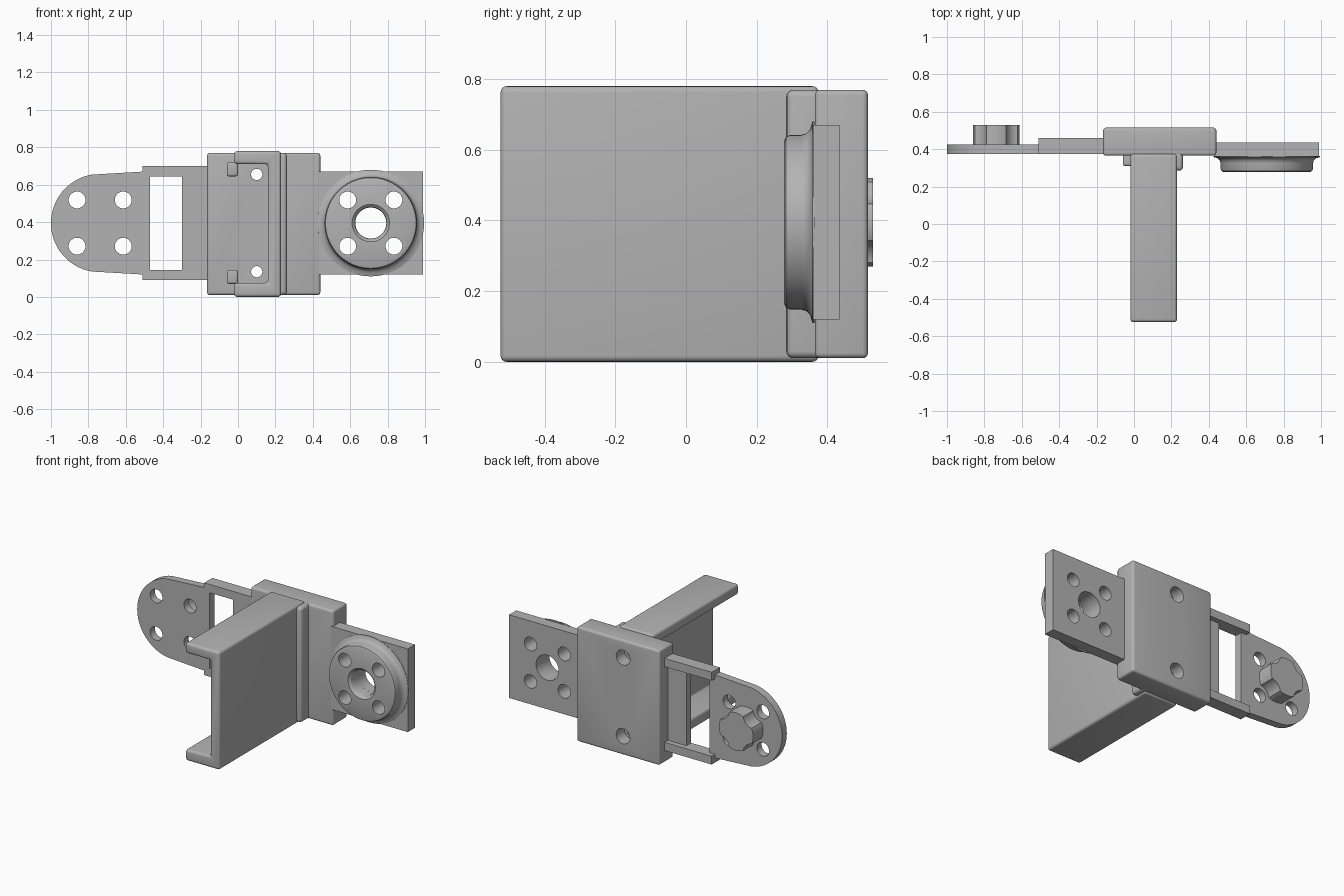
import bpy, bmesh, math
from mathutils import Matrix, Vector

cube = bpy.data.objects.get("Cube")
if cube:
    bpy.data.objects.remove(cube)

grey = bpy.data.materials.new("plain grey")
grey.use_nodes = True
grey.diffuse_color = (0.45, 0.45, 0.45, 1)
grey.node_tree.nodes["Principled BSDF"].inputs["Base Color"].default_value = grey.diffuse_color

MID = 0.395          # height of the arm centre line
PITCH = 0.1235       # half spacing of the screw holes


def make(name, bm):
    bmesh.ops.recalc_face_normals(bm, faces=bm.faces)
    mesh = bpy.data.meshes.new(name)
    bm.to_mesh(mesh)
    bm.free()
    mesh.materials.append(grey)
    ob = bpy.data.objects.new(name, mesh)
    bpy.context.collection.objects.link(ob)
    return ob


def prism(name, outline, y0, y1):
    """Extrude an (x, z) outline along y."""
    bm = bmesh.new()
    face = bm.faces.new([bm.verts.new((x, y0, z)) for x, z in outline])
    out = bmesh.ops.extrude_face_region(bm, geom=[face])
    moved = [v for v in out["geom"] if isinstance(v, bmesh.types.BMVert)]
    bmesh.ops.translate(bm, vec=(0, y1 - y0, 0), verts=moved)
    return make(name, bm)


def box(name, x0, x1, y0, y1, z0, z1):
    return prism(name, [(x0, z0), (x1, z0), (x1, z1), (x0, z1)], y0, y1)


def disc(name, x, z, r, y0, y1, n=40):
    ring = [(x + r * math.cos(math.tau * i / n), z + r * math.sin(math.tau * i / n))
            for i in range(n)]
    return prism(name, ring, y0, y1)


def apply(ob, mod):
    bpy.context.view_layer.objects.active = ob
    bpy.ops.object.modifier_apply(modifier=mod.name)


def soften(ob, width):
    mod = ob.modifiers.new("round", 'BEVEL')
    mod.width, mod.segments = width, 4
    apply(ob, mod)


def cut(ob, cutters):
    for c in cutters:
        mod = ob.modifiers.new("cut", 'BOOLEAN')
        mod.operation, mod.solver, mod.object = 'DIFFERENCE', 'EXACT', c
        apply(ob, mod)
        bpy.data.objects.remove(c)


def four_holes(x, r):
    return [disc("hole_cutter", x + i * PITCH, MID + j * PITCH, r, 0, 0.7)
            for i in (-1, 1) for j in (-1, 1)]


# C-shaped channel reaching forward
channel = prism("channel", [(-0.02, 0), (0.23, 0), (0.23, 0.78), (-0.02, 0.78),
                            (-0.02, 0.71), (0.16, 0.71), (0.16, 0.075), (-0.02, 0.075)],
                -0.525, 0.375)
soften(channel, 0.017)

# Shoulders where the channel meets the plate
soften(box("right_shoulder", 0.19, 0.262, 0.285, 0.39, 0.01, 0.77), 0.02)
for label, z0, z1 in (("upper", 0.645, 0.72), ("lower", 0.07, 0.145)):
    soften(box(label + "_shoulder", -0.06, 0.0, 0.31, 0.39, z0, z1), 0.012)

# Back plate with two counterbored screw holes
plate = box("back_plate", -0.165, 0.44, 0.365, 0.515, 0.01, 0.77)
soften(plate, 0.015)
for z in (0.135, 0.655):
    cut(plate, [disc("screw_cutter", 0.1, z, 0.03, 0.3, 0.6),
                disc("bore_cutter", 0.1, z, 0.05, 0.43, 0.6)])

# Slim arm with a rounded tongue and a window
arc = [(-0.737 + 0.263 * math.cos(a), MID + 0.263 * math.sin(a))
       for a in (math.radians(100 + 160 * i / 32) for i in range(33))]
arm = prism("tongue_arm", arc + [(-0.51, 0.12), (-0.51, 0.1), (-0.15, 0.1),
                                 (-0.15, 0.69), (-0.51, 0.69), (-0.51, 0.67)], 0.375, 0.425)
cut(arm, [box("window_cutter", -0.47, -0.30, 0.2, 0.6, 0.145, 0.645)] + four_holes(-0.737, 0.045))

# Rails along the arm
for label, z0 in (("upper", 0.645), ("lower", 0.09)):
    box(label + "_rail", -0.51, -0.15, 0.375, 0.46, z0, z0 + 0.055)

# Scalloped hub behind the tongue
hub = disc("scalloped_hub", -0.737, MID, 0.125, 0.42, 0.53, 64)
cut(hub, four_holes(-0.737, 0.072))

# Square motor plate
motor_plate = box("motor_plate", 0.43, 0.99, 0.36, 0.435, 0.12, 0.67)
cut(motor_plate, [disc("centre_cutter", 0.71, MID, 0.083, 0.2, 0.6)] + four_holes(0.71, 0.045))

# Round boss with a flared foot and a rounded centre hole
profile = [(0.083, 0.364), (0.083, 0.305), (0.087, 0.29), (0.1, 0.278),
           (0.23, 0.278), (0.242, 0.283), (0.247, 0.295), (0.247, 0.325),
           (0.251, 0.34), (0.262, 0.351), (0.285, 0.358), (0.285, 0.364)]
bm = bmesh.new()
steps = 64
rings = [[bm.verts.new((0.71 + r * math.cos(math.tau * i / steps), y,
                        MID + r * math.sin(math.tau * i / steps)))
          for r, y in profile] for i in range(steps)]
count = len(profile)
for i in range(steps):
    a, b = rings[i], rings[(i + 1) % steps]
    for j in range(count):
        k = (j + 1) % count
        bm.faces.new((a[j], a[k], b[k], b[j]))
boss = make("round_boss", bm)
cut(boss, four_holes(0.71, 0.045))

# Smooth shading with crisp edges
bpy.ops.object.select_all(action='DESELECT')
for ob in bpy.context.scene.objects:
    if ob.type == 'MESH' and grey.name in ob.data.materials:
        ob.select_set(True)
        bpy.context.view_layer.objects.active = ob
bpy.ops.object.shade_smooth_by_angle(angle=math.radians(32))
